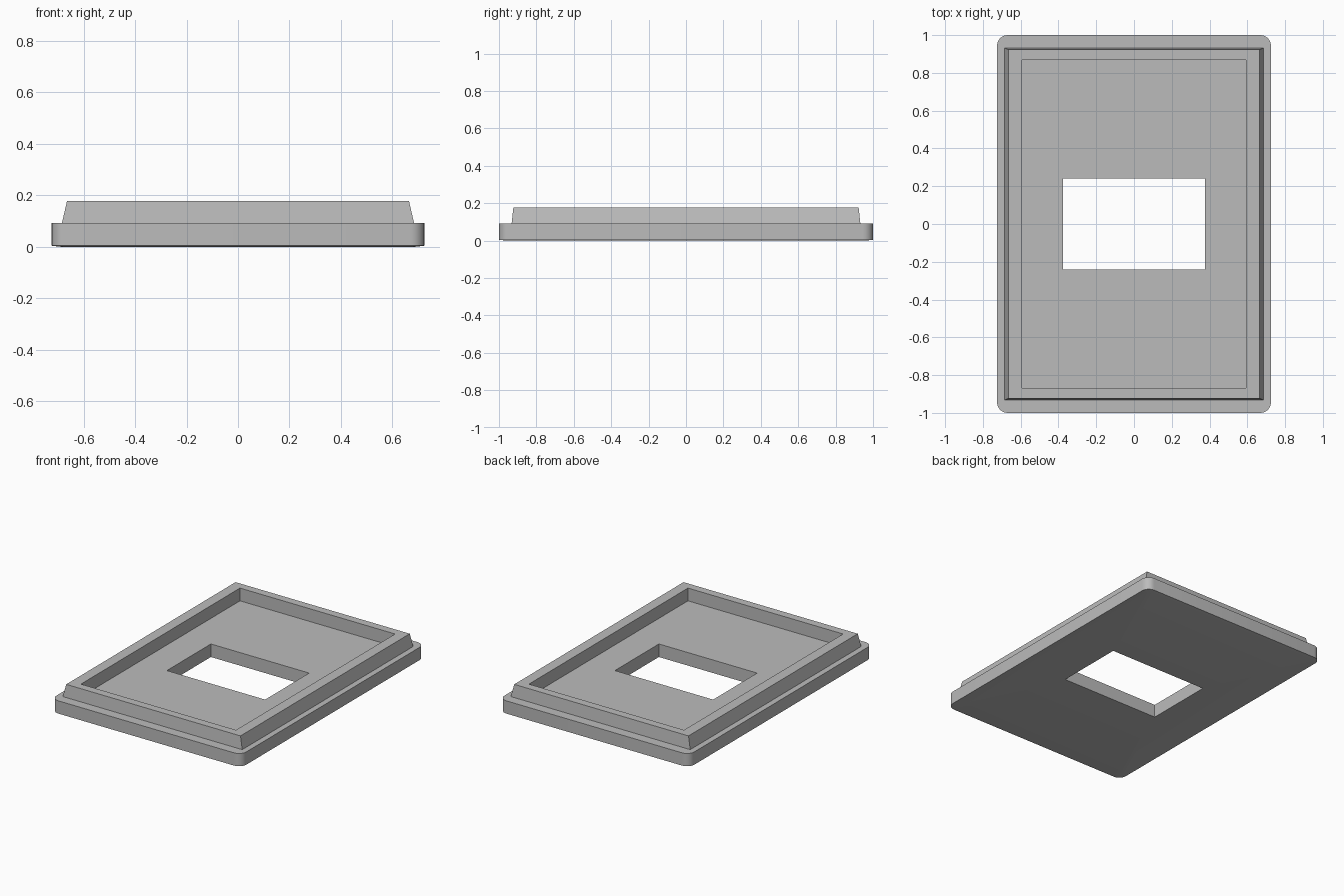
import bpy, bmesh, math

cube = bpy.data.objects.get("Cube")
if cube:
    bpy.data.objects.remove(cube, do_unlink=True)

CORNER_STEPS = 6

grey = bpy.data.materials.new("plain grey")
grey.use_nodes = True
colour = (0.5, 0.5, 0.5, 1.0)
grey.diffuse_color = colour
grey.node_tree.nodes["Principled BSDF"].inputs["Base Color"].default_value = colour


def ring(bm, half_x, half_y, z, radius=0.0):
    """Rectangle outline with rounded corners, counter-clockwise."""
    verts = []
    for quarter, (sx, sy) in enumerate([(1, 1), (-1, 1), (-1, -1), (1, -1)]):
        for step in range(CORNER_STEPS + 1):
            a = (quarter + step / CORNER_STEPS) * math.pi / 2
            x = sx * (half_x - radius) + radius * math.cos(a)
            y = sy * (half_y - radius) + radius * math.sin(a)
            verts.append(bm.verts.new((x, y, z)))
    return verts


def loft_loop(name, profile):
    """Join each outline to the next and the last back to the first."""
    bm = bmesh.new()
    rings = [ring(bm, *p) for p in profile]
    for a, b in zip(rings, rings[1:] + rings[:1]):
        for i in range(len(a)):
            j = (i + 1) % len(a)
            bm.faces.new((a[i], a[j], b[j], b[i]))
    bmesh.ops.remove_doubles(bm, verts=bm.verts, dist=1e-5)
    bmesh.ops.dissolve_degenerate(bm, edges=bm.edges, dist=1e-5)
    bmesh.ops.recalc_face_normals(bm, faces=bm.faces)
    mesh = bpy.data.meshes.new(name)
    bm.to_mesh(mesh)
    bm.free()
    mesh.materials.append(grey)
    obj = bpy.data.objects.new(name, mesh)
    bpy.context.collection.objects.link(obj)
    return obj


# Plate with rounded corners, tapered raised rim, sunken floor and window
frame = loft_loop("window_frame_plate", [
    (0.375, 0.24, 0.0),            # window, underside
    (0.69, 0.965, 0.0, 0.04),      # underside edge
    (0.725, 1.0, 0.004, 0.055),    # plate side, bottom
    (0.725, 1.0, 0.092, 0.055),    # plate side, top
    (0.685, 0.932, 0.092),         # rim foot
    (0.665, 0.923, 0.178),         # rim top, outer
    (0.592, 0.867, 0.178),         # rim top, inner
    (0.592, 0.867, 0.09),          # floor edge
    (0.375, 0.24, 0.09),           # window, upper side
])

bpy.ops.object.select_all(action="DESELECT")
frame.select_set(True)
bpy.context.view_layer.objects.active = frame
bpy.ops.object.shade_smooth_by_angle(angle=math.radians(20))
